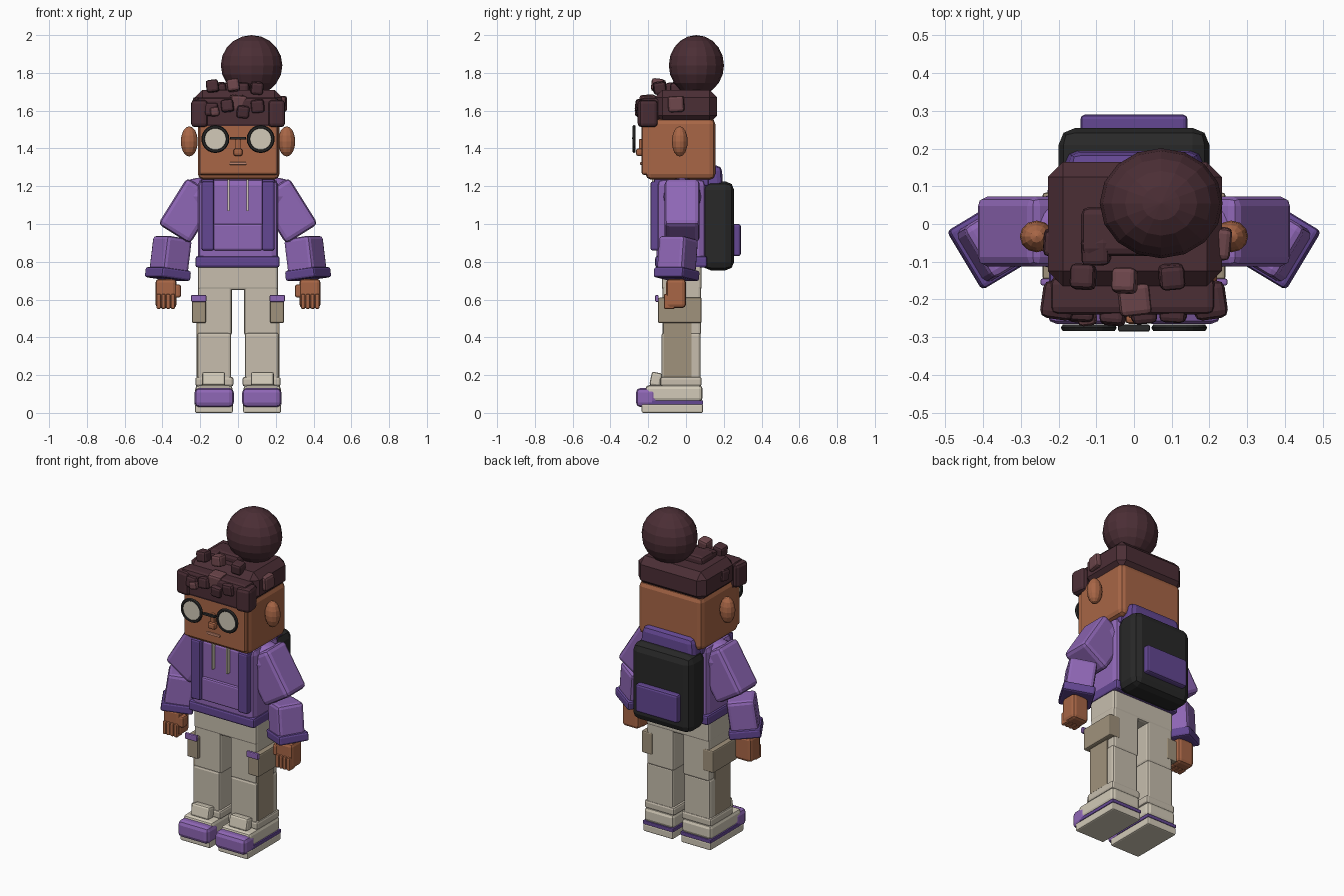
import bpy, math, random
from mathutils import Matrix, Euler

random.seed(4)


def lin(c):
    return tuple(((v / 255 + 0.055) / 1.055) ** 2.4 if v > 10 else v / 3294 for v in c)


def mat(name, rgb):
    m = bpy.data.materials.new(name)
    m.diffuse_color = (*lin(rgb), 1)
    return m


PURPLE = mat("purple cloth", (143, 103, 182))
VIOLET = mat("dark violet", (99, 71, 146))
BEIGE = mat("beige cloth", (199, 190, 174))
TAN = mat("tan cloth", (160, 146, 124))
SKIN = mat("brown skin", (168, 102, 70))
HAIR = mat("dark hair", (75, 46, 53))
CURL = mat("light curl", (109, 70, 75))
BLACK = mat("black", (40, 40, 40))
CREAM = mat("cream", (210, 202, 184))
LIP = mat("lip pink", (192, 134, 110))


def finish(ob, name, m):
    ob.name = name
    ob.data.materials.clear()
    ob.data.materials.append(m)
    return ob


def box(name, m, x, y, z, bevel=0.012, rot=(0, 0, 0), seg=2, taper=None):
    """Bevelled box from (min, max) ranges; rotation in degrees about its centre.
    taper scales the lower face."""
    bpy.ops.mesh.primitive_cube_add(size=1)
    ob = finish(bpy.context.object, name, m)
    dims = [r[1] - r[0] for r in (x, y, z)]
    for v in ob.data.vertices:
        t = taper if taper and v.co.z < 0 else 1
        v.co = (v.co.x * dims[0] * t, v.co.y * dims[1] * t, v.co.z * dims[2])
    ob.location = [sum(r) / 2 for r in (x, y, z)]
    ob.rotation_euler = [math.radians(a) for a in rot]
    if bevel:
        b = ob.modifiers.new("bevel", "BEVEL")
        b.width, b.segments = bevel, seg
    return ob


def cbox(name, m, c, d, bevel=0.012, rot=(0, 0, 0), seg=2):
    """Bevelled box from centre and size."""
    return box(name, m, *[(a - s / 2, a + s / 2) for a, s in zip(c, d)], bevel, rot, seg)


def ball(name, m, c, r, seg=16, rings=8):
    bpy.ops.mesh.primitive_uv_sphere_add(segments=seg, ring_count=rings, location=c)
    ob = finish(bpy.context.object, name, m)
    ob.data.transform(Matrix.Diagonal((*r, 1)))
    return ob


def rng(s, a, b):
    """x range mirrored to side s."""
    return (a, b) if s > 0 else (-b, -a)


# Head and face
box("head", SKIN, (-0.213, 0.22), (-0.215, 0.155), (1.235, 1.56), 0.03)
box("face", SKIN, (-0.205, 0.21), (-0.235, -0.17), (1.26, 1.54), 0.012)
box("nose", SKIN, (-0.024, 0.024), (-0.265, -0.22), (1.36, 1.40), 0.012)
box("nose_bridge", SKIN, (-0.014, 0.014), (-0.25, -0.22), (1.38, 1.45), 0.006)
box("mouth", LIP, (-0.045, 0.045), (-0.243, -0.23), (1.313, 1.328), 0.004)
box("neck", SKIN, (-0.1, 0.1), (-0.12, 0.08), (1.18, 1.26), 0.02)
for s in (-1, 1):
    ball("ear", SKIN, (s * 0.258, -0.033, 1.437), (0.045, 0.042, 0.08), 12, 8)

# Glasses
for s in (-1, 1):
    c = (s * 0.12, -0.275, 1.45)
    bpy.ops.mesh.primitive_torus_add(major_segments=24, minor_segments=6, major_radius=0.064,
                                     minor_radius=0.01, location=c, rotation=(math.pi / 2, 0, 0))
    finish(bpy.context.object, "glasses_rim", BLACK)
    bpy.ops.mesh.primitive_cylinder_add(vertices=24, radius=0.062, depth=0.008,
                                        location=c, rotation=(math.pi / 2, 0, 0))
    finish(bpy.context.object, "glasses_lens", CREAM)
box("glasses_bridge", BLACK, (-0.042, 0.042), (-0.285, -0.267), (1.447, 1.461), 0.004)

# Hair cap, fringe, bun
box("hair_cap", HAIR, (-0.228, 0.233), (-0.165, 0.165), (1.535, 1.71), 0.04, seg=1)
box("fringe", HAIR, (-0.222, 0.215), (-0.24, -0.14), (1.51, 1.67), 0.02)
cbox("hair_crown", HAIR, (-0.04, -0.02, 1.71), (0.2, 0.13, 0.08), 0.02)
ball("bun", HAIR, (0.072, 0.055, 1.84), (0.163, 0.146, 0.16), 16, 10)
for s, x in ((-1, -0.2), (1, 0.2)):
    cbox("fringe_end", HAIR, (x, -0.203, 1.585), (0.09, 0.1, 0.145), 0.02, (0, 0, s * 8))
# Curls: x, y, z, size, material
for x, y, z, d, m in ((-0.135, -0.14, 1.73, 0.066, HAIR), (-0.025, -0.15, 1.735, 0.066, CURL),
                      (0.1, -0.14, 1.72, 0.066, HAIR), (-0.14, -0.225, 1.605, 0.07, HAIR),
                      (-0.055, -0.235, 1.625, 0.066, HAIR), (0.025, -0.23, 1.595, 0.066, HAIR),
                      (0.105, -0.225, 1.625, 0.07, HAIR), (0.0, -0.2, 1.64, 0.085, CURL),
                      (-0.1, -0.07, 1.71, 0.075, HAIR), (0.215, -0.05, 1.635, 0.085, CURL),
                      (-0.125, -0.245, 1.595, 0.05, CURL), (-0.205, -0.05, 1.635, 0.07, HAIR)):
    cbox("curl", m, (x, y, z), (d, d, d), 0.014,
         [random.uniform(-9, 9) for _ in range(3)])

# Hoodie body
box("hoodie_body", PURPLE, (-0.213, 0.213), (-0.155, 0.105), (0.79, 1.24), 0.035)
box("hoodie_hem", VIOLET, (-0.225, 0.22), (-0.163, 0.112), (0.77, 0.83), 0.012)
box("front_pocket", PURPLE, (-0.13, 0.13), (-0.172, -0.14), (0.86, 1.0), 0.01)
box("hood", VIOLET, (-0.17, 0.17), (0.07, 0.19), (1.17, 1.31), 0.03, taper=1.1)
for s in (-1, 1):
    box("drawstring", CREAM, rng(s, 0.046, 0.055), (-0.18, -0.15), (1.07, 1.24), 0)
    box("strap_front", VIOLET, rng(s, 0.127, 0.193), (-0.188, -0.14), (0.86, 1.225), 0.01)
    box("strap_top", VIOLET, rng(s, 0.127, 0.193), (-0.17, 0.12), (1.2, 1.246), 0.01)

# Backpack
box("backpack", BLACK, (-0.2, 0.2), (0.085, 0.255), (0.755, 1.225), 0.045)
box("backpack_pocket", VIOLET, (-0.142, 0.142), (0.23, 0.29), (0.83, 1.0), 0.012)

for s in (-1, 1):
    # Arms
    ball("shoulder", PURPLE, (s * 0.21, -0.02, 1.145), (0.1, 0.1, 0.1), 12, 8)
    cbox("upper_arm", PURPLE, (s * 0.262, -0.02, 1.07), (0.2, 0.185, 0.29), 0.025, (0, -s * 32, 0))
    cbox("forearm", PURPLE, (s * 0.357, -0.045, 0.835), (0.16, 0.16, 0.19), 0.02, (0, -s * 8, -s * 31))
    cbox("sleeve_cuff", VIOLET, (s * 0.371, -0.05, 0.735), (0.182, 0.182, 0.055), 0.012,
         (0, -s * 7, -s * 31))
    # Hands
    box("palm", SKIN, rng(s, 0.325, 0.437), (-0.105, 0.0), (0.555, 0.71), 0.02)
    box("thumb", SKIN, rng(s, 0.302, 0.34), (-0.1, -0.05), (0.61, 0.68), 0.012)
    for i in range(4):
        x = 0.333 + i * 0.025
        box("finger", SKIN, rng(s, x, x + 0.023), (-0.117, -0.06), (0.55, 0.63), 0.008)
    # Trousers
    box("thigh", BEIGE, rng(s, 0.032, 0.212), (-0.125, 0.08), (0.41, 0.72), 0.014)
    box("shin", BEIGE, rng(s, 0.036, 0.216), (-0.13, 0.078), (0.17, 0.425), 0.014)
    box("side_panel", TAN, rng(s, 0.2, 0.219), (-0.118, 0.03), (0.19, 0.48), 0)
    box("trouser_cuff", BEIGE, rng(s, 0.024, 0.226), (-0.137, 0.083), (0.14, 0.19), 0.012)
    box("cargo_pocket", TAN, rng(s, 0.17, 0.243), (-0.148, 0.083), (0.475, 0.61), 0.008)
    box("pocket_flap", PURPLE, rng(s, 0.168, 0.248), (-0.163, -0.145), (0.588, 0.624), 0.005)
    # Shoes
    box("sole", CREAM, rng(s, 0.027, 0.228), (-0.235, 0.09), (0.0, 0.047), 0.008)
    box("shoe_stripe", VIOLET, rng(s, 0.025, 0.23), (-0.2, 0.091), (0.044, 0.066), 0.004)
    box("shoe_upper", CREAM, rng(s, 0.028, 0.227), (-0.215, 0.088), (0.06, 0.147), 0.02)
    box("toe_cap", PURPLE, rng(s, 0.022, 0.23), (-0.265, -0.155), (0.03, 0.132), 0.025)
    box("shoe_tongue", CREAM, rng(s, 0.068, 0.19), (-0.188, -0.13), (0.14, 0.214), 0.012, (-12, 0, 0))
box("pelvis", BEIGE, (-0.213, 0.213), (-0.128, 0.083), (0.65, 0.8), 0.015)
